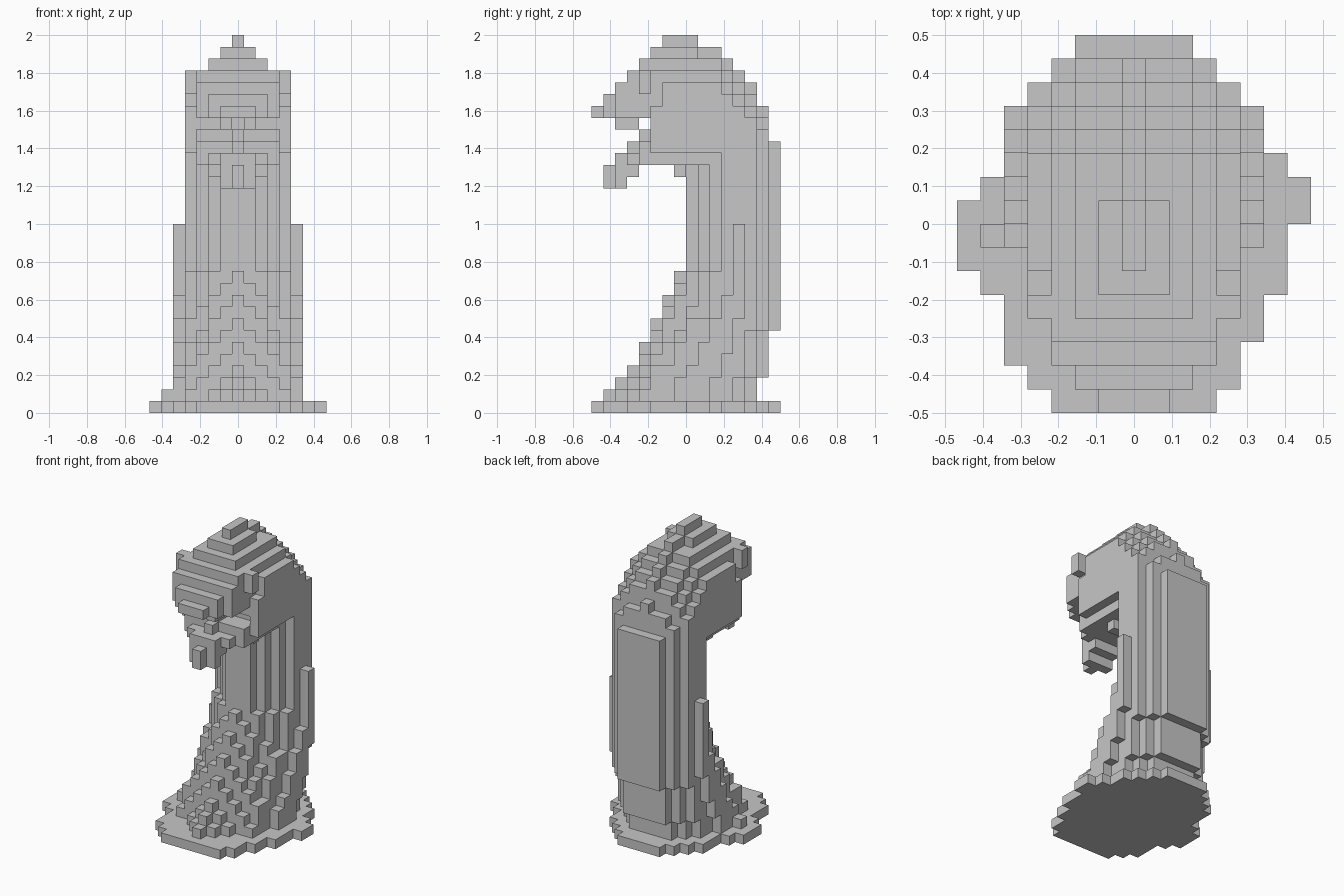
import bpy, bmesh
from mathutils import Vector

old = bpy.data.objects.get("Cube")
if old:
    bpy.data.objects.remove(old, do_unlink=True)

U = 1 / 16  # edge of one block

stone = bpy.data.materials.new("grey_stone")
stone.use_nodes = True
GREY = (0.57, 0.57, 0.57, 1)
stone.diffuse_color = GREY
stone.node_tree.nodes["Principled BSDF"].inputs["Base Color"].default_value = GREY

parts = {}


def row(part, left, right, y0, y1, z0, z1):
    """Fill an inclusive range of blocks."""
    cells = parts.setdefault(part, set())
    for x in range(left, right + 1):
        for y in range(y0, y1 + 1):
            for z in range(z0, z1 + 1):
                cells.add((x, y, z))


def bar(part, half, y0, y1, z0, z1):
    row(part, -half, half, y0, y1, z0, z1)


def pair(part, a, y0, y1, z0, z1):
    for x in {a, -a}:
        row(part, x, x, y0, y1, z0, z1)


# Round base plate, slightly uneven left to right
base_left = [3, 4, 5, 5, 5, 6, 7, 7, 7, 6, 5, 5, 5, 4, 3, 2]
base_right = [3, 4, 4, 5, 5, 6, 6, 6, 7, 7, 6, 5, 5, 4, 3, 2]
for y, (l, r) in enumerate(zip(base_left, base_right)):
    row("base_plate", -l, r, y, y, 0, 0)

# Body: stepped flare in front, with chevron steps, below a straight neck;
# the back is undercut towards the foot
flare = [0, 1, 2, 3, 4, 4, 5, 5, 6, 6, 7, 7]
neck_front = [8, 8, 9, 10, 11]
back_limit = [15, 15, 15, 14, 13]
for z in range(1, 22):
    for a in range(5):
        i = z + a
        step = flare[i] if i < len(flare) else 8
        front = min(neck_front[a], step + (neck_front[a] - 8) * z // 12)
        back = back_limit[a] - (z < 7) - (z < 3)
        pair("body", a, front, back, z, z)

# Side ribs, sweeping forward towards the foot
for y, z0, z1 in ((12, 8, 15), (11, 5, 9), (10, 3, 7), (9, 1, 5), (8, 1, 3), (7, 1, 2)):
    pair("side_rib", 5, y, y, z0, z1)
row("side_rib", -6, -6, 7, 7, 1, 1)

# Head: rounded back, stepped crown, slot for the open mouth
crown_back = {22: 15, 26: 13, 27: 13, 28: 12, 29: 11, 30: 10, 31: 8}
crown_front = {28: 3, 29: 4, 30: 5, 31: 6}
drop = [0, 1, 1, 2, 3]
for z in range(22, 32):
    half = 4 if z < 28 else 31 - z
    for a in range(half + 1):
        lean = 0 if z == 22 else drop[a]
        back = min(back_limit[a], crown_back.get(min(z + lean, 31), 14))
        recess = (a == 4 and z > 25) or (a < 4 and z == 23)
        front = crown_front.get(z, 6 if recess else 5)
        pair("head", a, front, back, z, z)
bar("head", 3, 5, 9, 21, 21)
pair("brow", 4, 4, 4, 27, 28)

# Upper jaw, snout and fangs
bar("upper_jaw", 3, 2, 5, 25, 27)
bar("upper_jaw", 2, 1, 1, 25, 26)
bar("upper_jaw", 1, 0, 0, 25, 25)
pair("fang", 1, 2, 3, 24, 24)

# Lower jaw, hanging open
bar("lower_jaw", 3, 4, 4, 22, 22)
bar("lower_jaw", 3, 4, 7, 21, 21)
bar("lower_jaw", 2, 3, 3, 21, 21)
bar("lower_jaw", 1, 2, 2, 19, 21)
bar("lower_jaw", 1, 3, 3, 20, 20)
bar("lower_jaw", 2, 7, 7, 20, 20)

# Tongue
bar("tongue", 0, 4, 5, 23, 23)
bar("tongue", 0, 3, 3, 22, 22)
bar("tongue", 0, 1, 1, 19, 20)

# Turn block parts into meshes, keeping only the outside faces
solid = set().union(*parts.values())
for name, cells in parts.items():
    bm = bmesh.new()
    for c in cells:
        centre = Vector((c[0], c[1] - 7.5, c[2] + 0.5))
        for axis in range(3):
            for s in (-1, 1):
                n = [0, 0, 0]
                n[axis] = s
                if tuple(p + q for p, q in zip(c, n)) in solid:
                    continue
                n = Vector(n)
                u = Vector((n.y, n.z, n.x))
                v = n.cross(u)
                ring = [u + v, v - u, -u - v, u - v]
                bm.faces.new([bm.verts.new((centre + (n + r) / 2) * U) for r in ring])
    bmesh.ops.remove_doubles(bm, verts=bm.verts[:], dist=U / 100)
    bm.normal_update()
    bmesh.ops.dissolve_limit(bm, angle_limit=0.01, verts=bm.verts[:], edges=bm.edges[:])
    mesh = bpy.data.meshes.new(name)
    bm.to_mesh(mesh)
    bm.free()
    mesh.materials.append(stone)
    bpy.context.collection.objects.link(bpy.data.objects.new(name, mesh))
